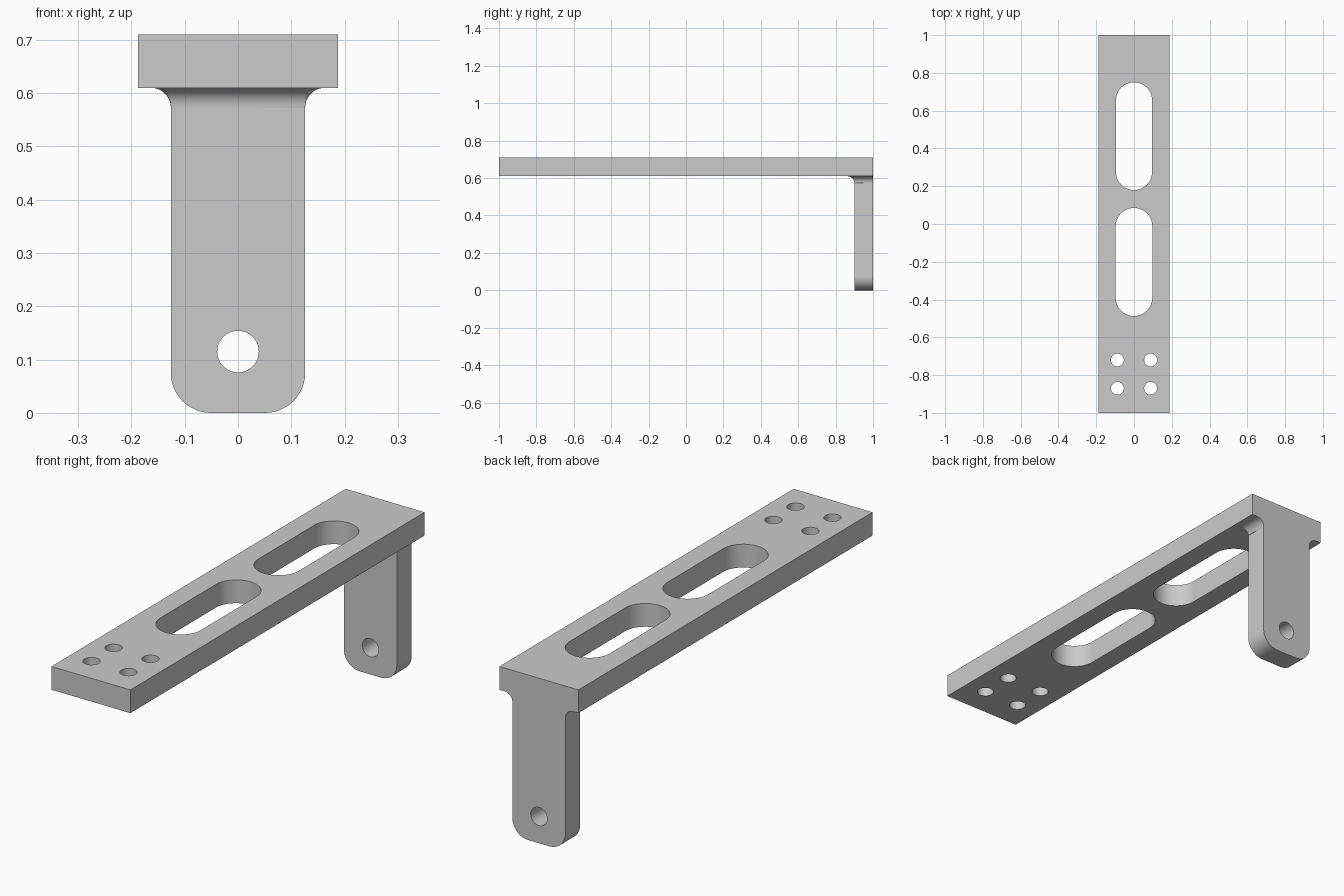
import bpy, bmesh
from math import sin, cos, pi

if "Cube" in bpy.data.objects:
    bpy.data.objects.remove(bpy.data.objects["Cube"])

# Main dimensions
PLATE_W, PLATE_Z, TOP_Z = 0.188, 0.61, 0.71
LEG_W, LEG_FRONT, BACK = 0.126, 0.9, 1.0
FILLET, STEPS = 0.037, 12
LEG_TOP = PLATE_Z - FILLET

grey = bpy.data.materials.new("plain_grey")
grey.use_nodes = True
colour = (0.6, 0.6, 0.6, 1)
grey.diffuse_color = colour
grey.node_tree.nodes["Principled BSDF"].inputs["Base Color"].default_value = colour


def arc(cx, cy, r, start, end, n=STEPS):
    return [(cx + r * cos(start + (end - start) * i / n),
             cy + r * sin(start + (end - start) * i / n)) for i in range(n + 1)]


def circle(cx, cy, r, n=40):
    return arc(cx, cy, r, 0, 2 * pi, n)[:-1]


def slot(y0, y1, r):
    return arc(0, y1 - r, r, 0, pi, 24) + arc(0, y0 + r, r, pi, 2 * pi, 24)


def finish(name, bm):
    mesh = bpy.data.meshes.new(name)
    bm.to_mesh(mesh)
    bm.free()
    mesh.materials.append(grey)
    obj = bpy.data.objects.new(name, mesh)
    bpy.context.collection.objects.link(obj)
    bpy.ops.object.select_all(action='DESELECT')
    obj.select_set(True)
    bpy.context.view_layer.objects.active = obj
    bpy.ops.object.shade_smooth_by_angle(angle=pi / 6)
    mod = obj.modifiers.new("flat_face_normals", 'WEIGHTED_NORMAL')
    mod.keep_sharp = True
    return obj


def slab(loops, low, high, place):
    """Fill an outline with holes, extrude it, and place it in space."""
    bm = bmesh.new()
    edges = []
    for loop in loops:
        vs = [bm.verts.new((u, v, low)) for u, v in loop]
        edges += [bm.edges.new((vs[i - 1], vs[i])) for i in range(len(vs))]
    bmesh.ops.triangle_fill(bm, edges=edges, use_beauty=True, normal=(0, 0, 1))
    new = bmesh.ops.extrude_face_region(bm, geom=bm.faces[:], use_keep_orig=True)
    for v in new["geom"]:
        if isinstance(v, bmesh.types.BMVert):
            v.co.z = high
    for v in bm.verts:
        v.co = place(*v.co)
    bmesh.ops.recalc_face_normals(bm, faces=bm.faces[:])
    return bm


def remove_level_faces(bm, z):
    gone = [f for f in bm.faces if all(abs(v.co.z - z) < 1e-5 for v in f.verts)]
    bmesh.ops.delete(bm, geom=gone, context='FACES')


# Long plate with two slots and four screw holes
outline = [(-PLATE_W, -1), (PLATE_W, -1), (PLATE_W, 1), (-PLATE_W, 1)]
holes = [slot(0.18, 0.75, 0.096), slot(-0.487, 0.085, 0.097)]
holes += [circle(x, y, 0.034) for x in (-0.088, 0.088) for y in (-0.72, -0.87)]
finish("plate", slab([outline] + holes, PLATE_Z, TOP_Z, lambda u, v, w: (u, v, w)))

# Hanging leg with rounded foot and a pivot hole
R = 0.075
foot = arc(-LEG_W + R, R, R, pi, 1.5 * pi) + arc(LEG_W - R, R, R, -pi / 2, 0)
leg_outline = foot + [(LEG_W, LEG_TOP), (-LEG_W, LEG_TOP)]
leg = slab([leg_outline, circle(0, 0.115, 0.039)], LEG_FRONT, BACK,
           lambda u, v, w: (u, w, v))
remove_level_faces(leg, LEG_TOP)
finish("leg", leg)

# Fillet flaring from the leg into the plate on the front and both sides
bm = bmesh.new()
rings = []
for i in range(STEPS + 1):
    a = pi / 2 * i / STEPS
    flare, z = FILLET * (1 - cos(a)), LEG_TOP + FILLET * sin(a)
    section = ([(-LEG_W - flare, BACK)]
               + arc(-LEG_W, LEG_FRONT, flare, pi, 1.5 * pi)
               + arc(LEG_W, LEG_FRONT, flare, -pi / 2, 0)
               + [(LEG_W + flare, BACK)])
    rings.append([bm.verts.new((x, y, z)) for x, y in section])
for lower, upper in zip(rings, rings[1:]):
    for j in range(len(lower)):
        bm.faces.new((lower[j - 1], lower[j], upper[j], upper[j - 1]))
bm.faces.new(rings[0])
bm.faces.new(rings[-1])
bmesh.ops.remove_doubles(bm, verts=bm.verts[:], dist=1e-6)
bmesh.ops.recalc_face_normals(bm, faces=bm.faces[:])
remove_level_faces(bm, LEG_TOP)
remove_level_faces(bm, PLATE_Z)
finish("leg_fillet", bm)
